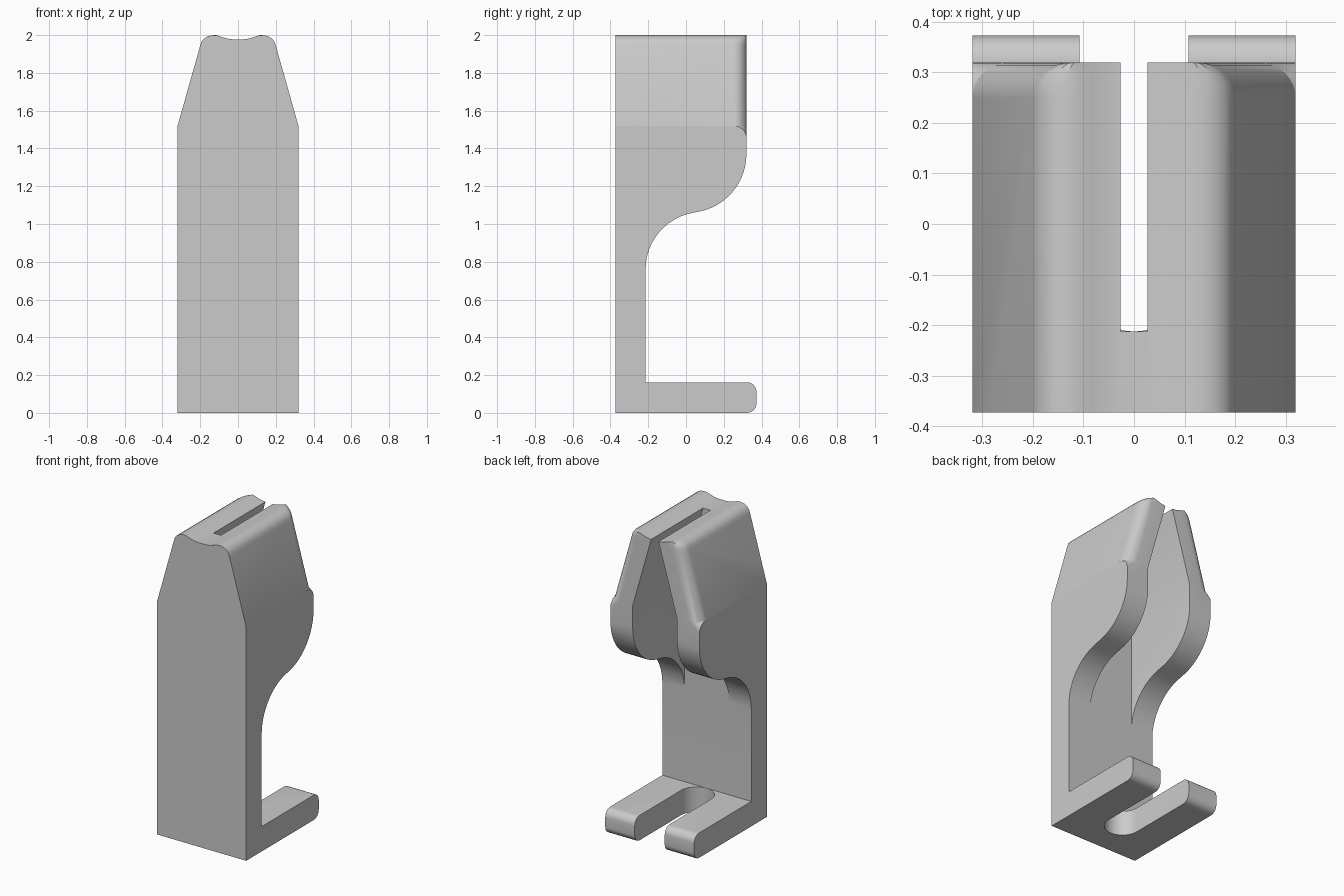
import bpy, bmesh, math
from mathutils import Vector

cube = bpy.data.objects.get("Cube")
if cube:
    bpy.data.objects.remove(cube)

grey = bpy.data.materials.new("light grey")
grey.use_nodes = True
grey.diffuse_color = (0.6, 0.6, 0.6, 1)
grey.node_tree.nodes["Principled BSDF"].inputs["Base Color"].default_value = (0.6, 0.6, 0.6, 1)


def arc(cx, cy, r, start, end, steps=12):
    angles = [math.radians(start + (end - start) * i / steps) for i in range(steps + 1)]
    return [(cx + r * math.cos(a), cy + r * math.sin(a)) for a in angles]


def mirrored(half):
    """Closed outline from its right half, listed bottom to top."""
    return half + [(-x, z) for x, z in reversed(half) if x > 0]


def loft(name, rings):
    """Solid skinned over a list of equal-sized rings of 3D points."""
    bm = bmesh.new()
    loops = [[bm.verts.new(p) for p in ring] for ring in rings]
    for a, b in zip(loops, loops[1:]):
        for i in range(len(a)):
            j = (i + 1) % len(a)
            bm.faces.new((a[i], a[j], b[j], b[i]))
    bm.faces.new(loops[0])
    bm.faces.new(loops[-1])
    bmesh.ops.recalc_face_normals(bm, faces=bm.faces)
    mesh = bpy.data.meshes.new(name)
    bm.to_mesh(mesh)
    bm.free()
    mesh.materials.append(grey)
    obj = bpy.data.objects.new(name, mesh)
    bpy.context.collection.objects.link(obj)
    return obj


def cut(target, cutter, operation):
    mod = target.modifiers.new(cutter.name, "BOOLEAN")
    mod.object, mod.operation, mod.solver = cutter, operation, "EXACT"
    bpy.context.view_layer.objects.active = target
    bpy.ops.object.modifier_apply(modifier=mod.name)
    bpy.data.objects.remove(cutter)


HALF, BACK, FRONT, WALL = 0.32, 0.32, -0.373, -0.214
SHOULDER = 1.52
ROUND = 0.07
crown = [(0.2, 1.945), (0.193, 1.965), (0.18, 1.982), (0.16, 1.994), (0.135, 2.0),
         (0.11, 1.998), (0.085, 1.99), (0.06, 1.982), (0.03, 1.978), (0, 1.978)]


def section(y, d):
    """Front outline with its sloping shoulders drawn in by d."""
    half = [(HALF, 0), (HALF, SHOULDER - 0.9 * d), (HALF - 1.04 * d, SHOULDER + 0.0001)]
    half += [(0.11 + (x - 0.11) * (1 - d / 0.09) if x > 0.11 else x, z) for x, z in crown]
    return [(x, y, z) for x, z in mirrored(half)]


# Tapered block with rounded back shoulder edges
rings = [section(FRONT, 0)]
for i in range(9):
    t = math.radians(90 * i / 8)
    rings.append(section(BACK - ROUND + ROUND * math.sin(t), ROUND * (1 - math.cos(t))))
rings.append(section(0.4, ROUND))
body = loft("clip_body", rings)

# Side outline: foot, thin wall, S-curved head
side = [(FRONT - 0.1, -0.1), (FRONT - 0.1, 0)]
side = [(FRONT, 0)] + arc(0.323, 0.05, 0.05, -90, 0, 6) + arc(0.323, 0.112, 0.05, 0, 90, 6)
side += [(WALL, 0.162)] + arc(0.09, 0.76, 0.304, 180, 100)
side += arc(0.01, 1.37, 0.31, 280, 360) + [(BACK, 2.1), (FRONT, 2.1)]
cut(body, loft("side_outline", [[(x, y, z) for y, z in side] for x in (-0.5, 0.5)]), "INTERSECT")

# Tapered cavity between the two cheeks, open at the top as a slot
cavity = mirrored([(0.16, 0.5), (0.16, 1.51), (0.026, 1.98), (0.026, 2.2)])
cut(body, loft("cavity", [[(x, y, z) for x, z in cavity] for y in (WALL + 0.001, 0.5)]), "DIFFERENCE")

# Round-ended slot through the foot
slot = [(0.108, 0.5)] + arc(0, -0.105, 0.108, 0, -180, 16) + [(-0.108, 0.5)]
cut(body, loft("foot_slot", [[(x, y, z) for x, y in slot] for z in (-0.1, 0.3)]), "DIFFERENCE")

# Smooth curved faces, keep edges crisp
bpy.ops.object.select_all(action="DESELECT")
body.select_set(True)
bpy.context.view_layer.objects.active = body
bpy.ops.object.shade_smooth_by_angle(angle=math.radians(25))
